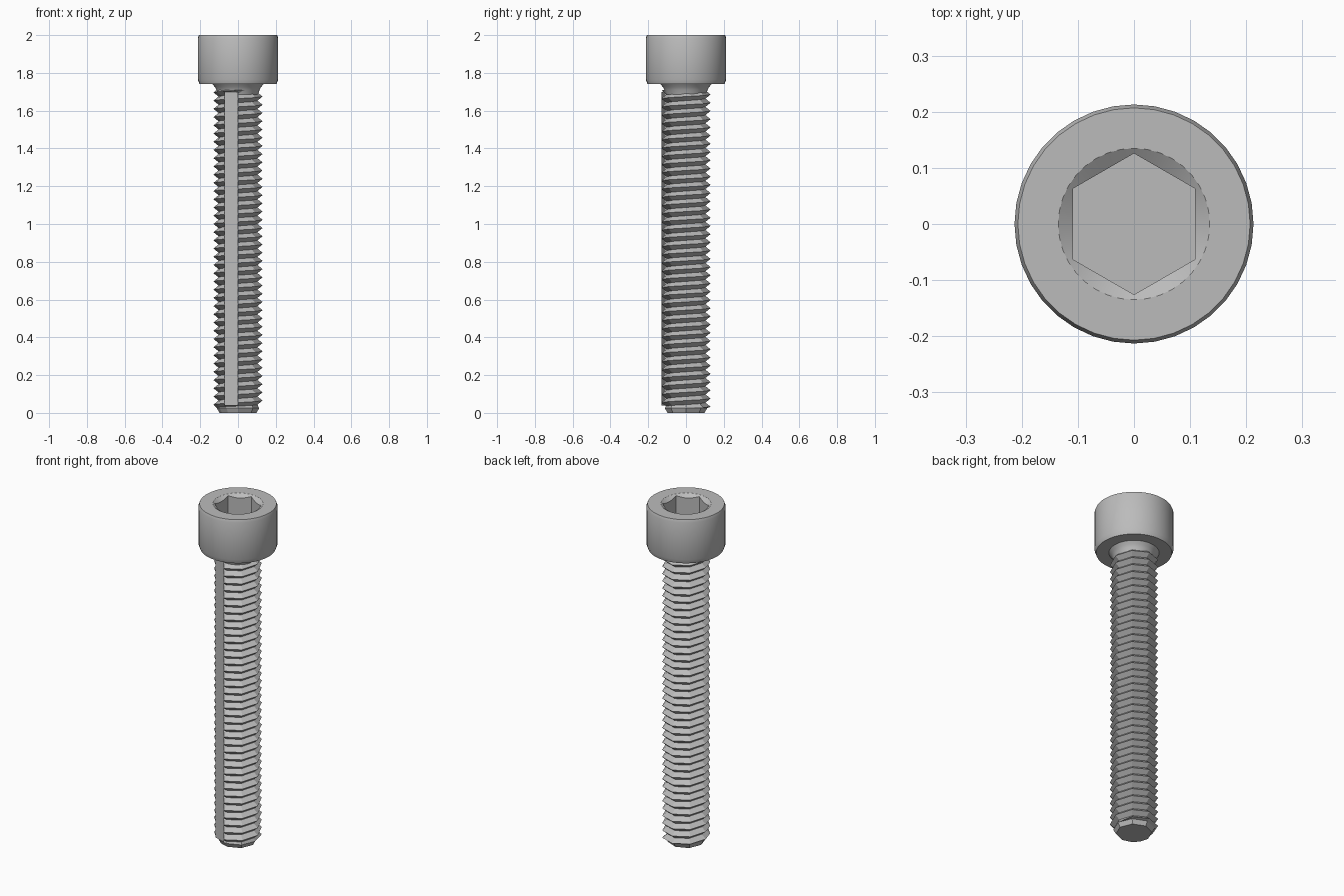
import bpy, bmesh
from math import radians, cos, sin, pi

if "Cube" in bpy.data.objects:
    bpy.data.objects.remove(bpy.data.objects["Cube"], do_unlink=True)

steel = bpy.data.materials.new("steel_grey")
steel.use_nodes = True
steel.diffuse_color = (0.5, 0.5, 0.5, 1)
steel.node_tree.nodes["Principled BSDF"].inputs["Base Color"].default_value = (0.5, 0.5, 0.5, 1)


def polar(radius, angle, z):
    return (radius * cos(angle), radius * sin(angle), z)


def make_object(name, bm, smooth=False):
    mesh = bpy.data.meshes.new(name)
    bm.to_mesh(mesh)
    bm.free()
    mesh.materials.append(steel)
    obj = bpy.data.objects.new(name, mesh)
    bpy.context.collection.objects.link(obj)
    if smooth:
        bpy.ops.object.select_all(action='DESELECT')
        obj.select_set(True)
        bpy.context.view_layer.objects.active = obj
        bpy.ops.object.shade_smooth_by_angle(angle=radians(30))
    return obj


def loft(name, rings, smooth=False):
    """Skin a list of point rings, capping both ends."""
    bm = bmesh.new()
    loops = [[bm.verts.new(p) for p in ring] for ring in rings]
    n = len(loops[0])
    for low, high in zip(loops, loops[1:]):
        for i in range(n):
            k = (i + 1) % n
            bm.faces.new((low[i], low[k], high[k], high[i]))
    bm.faces.new(loops[0][::-1])
    bm.faces.new(loops[-1])
    return make_object(name, bm, smooth)


# Head with bevelled rims and a countersunk hexagonal socket
SIDES = 36
turns = [2 * pi * i / SIDES for i in range(SIDES)]
APOTHEM, RIM = 0.109, 0.135


def circle(radius, z):
    return [polar(radius, a, z) for a in turns]


def hexagon(z=None):
    ring = []
    for a in turns:
        r = APOTHEM / cos((a + pi / 6) % (pi / 3) - pi / 6)
        ring.append(polar(r, a, 2 - (RIM - r) * 0.7 if z is None else z))
    return ring


loft("head", [circle(0.10, 1.74), circle(0.204, 1.74), circle(0.213, 1.765),
              circle(0.213, 1.985), circle(0.207, 2.0), circle(RIM, 2.0),
              hexagon(), hexagon(1.87)], smooth=True)

# Fillet below the head
loft("neck", [circle(0.106, 1.685), circle(0.114, 1.71), circle(0.122, 1.725),
              circle(0.137, 1.742)], smooth=True)

# Coarsely faceted right-handed helical thread
CREST, ROOT, END = 0.13, 0.103, 0.112
PITCH, BOTTOM, TOP = 0.0435, 0.025, 1.71
angles = [radians(a) for a in (0, 45, 90, 135, 180, 210, 237, 270, 315)]
rows = int(TOP / PITCH) * 2 + 6

bm = bmesh.new()
columns = []
for a in angles:
    column = []
    for j in range(-4, rows):
        z = PITCH * (j / 2 + a / (2 * pi))
        r = CREST if j % 2 else ROOT
        if not BOTTOM < z < TOP:
            z, r = min(max(z, BOTTOM), TOP), END
        column.append(bm.verts.new(polar(r, a, z)))
    columns.append(column)
# One full turn climbs two rows, so the last column joins the first shifted up
columns.append(columns[0][2:])
for left, right in zip(columns, columns[1:]):
    for j in range(min(len(left), len(right)) - 1):
        bm.faces.new((left[j], right[j], right[j + 1], left[j + 1]))
bmesh.ops.remove_doubles(bm, verts=bm.verts, dist=0.0005)
bmesh.ops.dissolve_degenerate(bm, edges=bm.edges, dist=0.0001)
make_object("thread", bm)

# Chamfered tip
loft("tip", [[polar(r, a, z) for a in angles]
             for r, z in ((0.098, 0), (END, BOTTOM), (0.10, 0.05))])

# Plain flat strip running down the front of the thread
bm = bmesh.new()
a, b = angles[6], angles[7]
bm.faces.new([bm.verts.new(polar(CREST, t, z))
              for t, z in ((a, 0.04), (b, 0.04), (b, 1.70), (a, 1.70))])
make_object("front_strip", bm)
